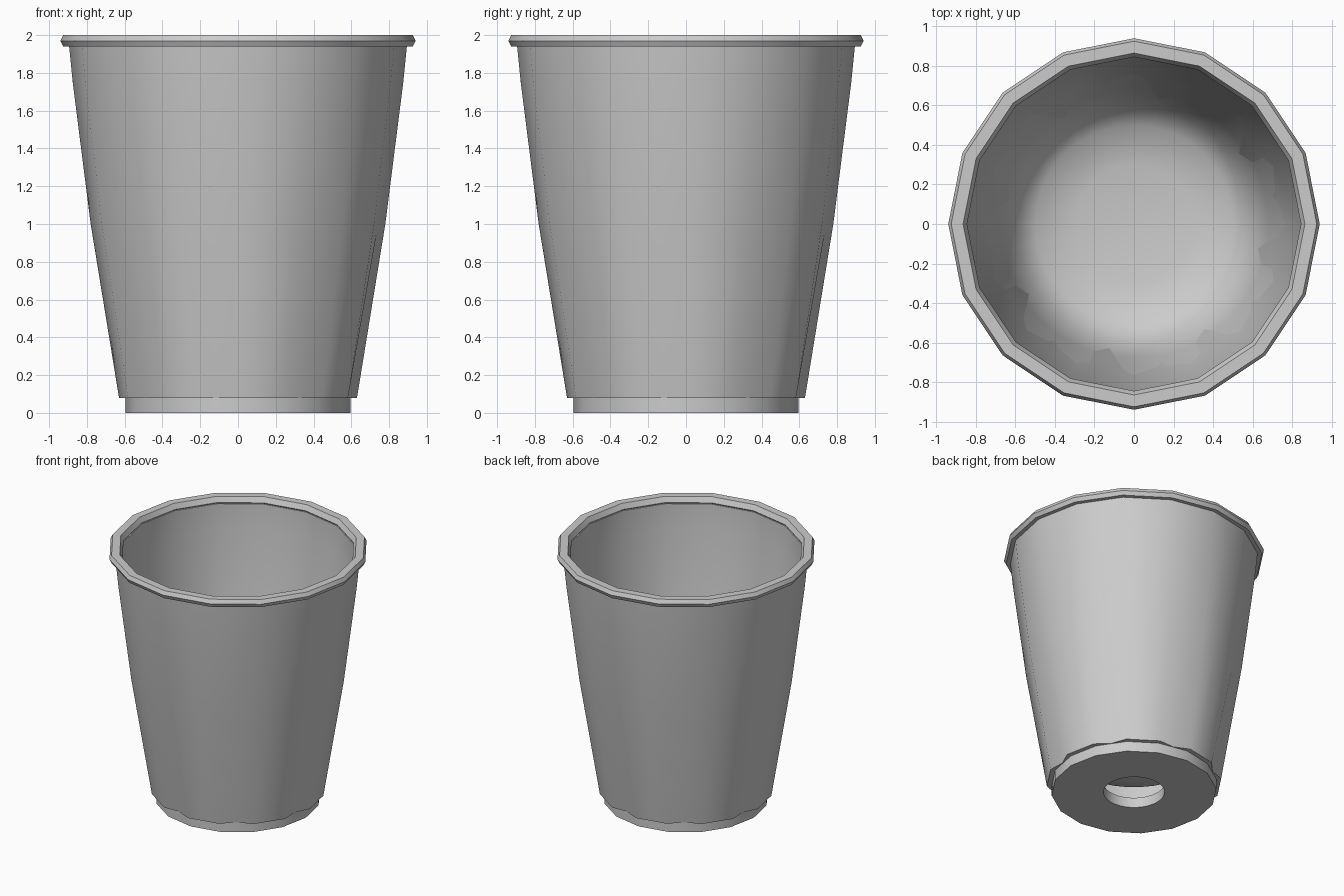
import bpy, bmesh, math

if "Cube" in bpy.data.objects:
    bpy.data.objects.remove(bpy.data.objects["Cube"])

SIDES = 16
COLS = SIDES * 2   # one extra column in the middle of every side


def ring(bm, r, z, dent=0.0, round_ring=False):
    """16-sided ring; the middle of every second side is pushed in by dent."""
    verts = []
    for i in range(COLS):
        a = math.tau * i / COLS
        rr = r
        if i % 2 and not round_ring:
            rr = r * math.cos(math.pi / SIDES)
            if (i // 2) % 2:
                rr -= dent
        verts.append(bm.verts.new((rr * math.cos(a), rr * math.sin(a), z)))
    return verts


def bridge(bm, a, b):
    n = len(a)
    for i in range(n):
        j = (i + 1) % n
        bm.faces.new((a[i], a[j], b[j], b[i]))


def finish(bm, name, angle):
    bmesh.ops.recalc_face_normals(bm, faces=bm.faces)
    me = bpy.data.meshes.new(name)
    bm.to_mesh(me)
    bm.free()
    ob = bpy.data.objects.new(name, me)
    bpy.context.collection.objects.link(ob)
    bpy.ops.object.select_all(action='DESELECT')
    ob.select_set(True)
    bpy.context.view_layer.objects.active = ob
    bpy.ops.object.shade_smooth_by_angle(angle=math.radians(angle))
    return ob


# Fluted pot wall, foot and drain hole: closed profile (radius, z, dent, round)
profile = [
    (0.22, 0.00, 0, True), (0.595, 0.00, 0, False), (0.595, 0.08, 0, False),
    (0.63, 0.08, 0.03, False), (0.78, 1.00, 0.008, False),
    (0.875, 1.75, 0, False), (0.895, 1.95, 0, False),
    (0.845, 1.95, 0, False), (0.84, 1.75, 0, False),
    (0.75, 1.00, 0.012, False), (0.59, 0.08, 0.03, False),
    (0.22, 0.08, 0, True),
]
bm = bmesh.new()
rings = [ring(bm, *p) for p in profile]
for k in range(len(rings)):
    bridge(bm, rings[k], rings[(k + 1) % len(rings)])
finish(bm, "pot_wall", 35)

# Rolled rim
rim = [(0.86, 1.94), (0.925, 1.94), (0.94, 1.97), (0.925, 2.0),
       (0.865, 2.0), (0.845, 1.96)]
bm = bmesh.new()
rings = [ring(bm, r, z) for r, z in rim]
for k in range(len(rings)):
    bridge(bm, rings[k], rings[(k + 1) % len(rings)])
finish(bm, "rim", 30)

# Smooth hollow filling inside the pot, closing the view through the hole
bowl = [(0.785, 1.20), (0.735, 0.98), (0.68, 0.70), (0.60, 0.42),
        (0.50, 0.33), (0.30, 0.29)]
bm = bmesh.new()
rings = [ring(bm, r, z, 0, True) for r, z in bowl]
for k in range(len(rings) - 1):
    bridge(bm, rings[k], rings[k + 1])
centre = bm.verts.new((0, 0, 0.28))
for i in range(COLS):
    bm.faces.new((rings[-1][i], rings[-1][(i + 1) % COLS], centre))
bowl_ob = finish(bm, "inner_bowl", 80)
if bowl_ob.data.polygons[-1].normal.z < 0:
    bowl_ob.data.flip_normals()
